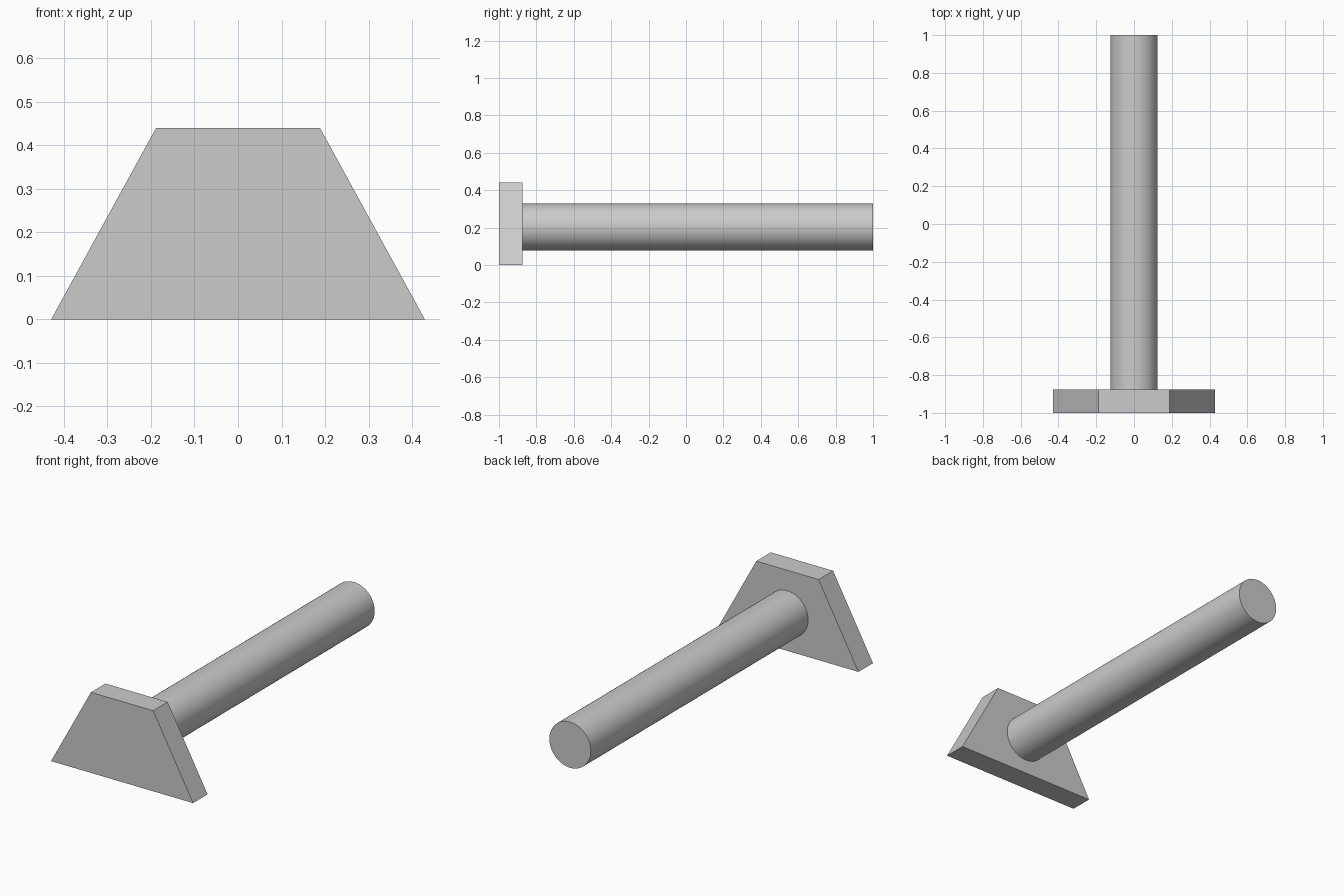
import bpy
import bmesh
import math
from mathutils import Matrix

cube = bpy.data.objects.get("Cube")
if cube:
    bpy.data.objects.remove(cube, do_unlink=True)

# Single plain grey
grey = bpy.data.materials.new("light_grey")
grey.use_nodes = True
colour = (0.6, 0.6, 0.6, 1)
grey.diffuse_color = colour
grey.node_tree.nodes["Principled BSDF"].inputs["Base Color"].default_value = colour

FRONT, PLATE_BACK, BACK = -1.0, -0.875, 1.0


def add_object(name, bm):
    bmesh.ops.recalc_face_normals(bm, faces=bm.faces)
    mesh = bpy.data.meshes.new(name)
    bm.to_mesh(mesh)
    bm.free()
    mesh.materials.append(grey)
    obj = bpy.data.objects.new(name, mesh)
    bpy.context.collection.objects.link(obj)
    return obj


# Trapezoid head plate, extruded from its front profile
bm = bmesh.new()
profile = [(-0.429, 0), (0.429, 0), (0.188, 0.44), (-0.188, 0.44)]
face = bm.faces.new([bm.verts.new((x, FRONT, z)) for x, z in profile])
extruded = bmesh.ops.extrude_face_region(bm, geom=[face], use_keep_orig=True)
back = [v for v in extruded["geom"] if isinstance(v, bmesh.types.BMVert)]
bmesh.ops.translate(bm, verts=back, vec=(0, PLATE_BACK - FRONT, 0))
add_object("head_plate", bm)

# Round shaft running back from the plate
bm = bmesh.new()
place = Matrix.Translation((0, (PLATE_BACK + BACK) / 2, 0.203)) @ Matrix.Rotation(math.pi / 2, 4, "X")
bmesh.ops.create_cone(bm, cap_ends=True, segments=64, radius1=0.125, radius2=0.125,
                      depth=BACK - PLATE_BACK, matrix=place)
shaft = add_object("shaft", bm)
bpy.context.view_layer.objects.active = shaft
shaft.select_set(True)
bpy.ops.object.shade_smooth_by_angle(angle=math.radians(30))
